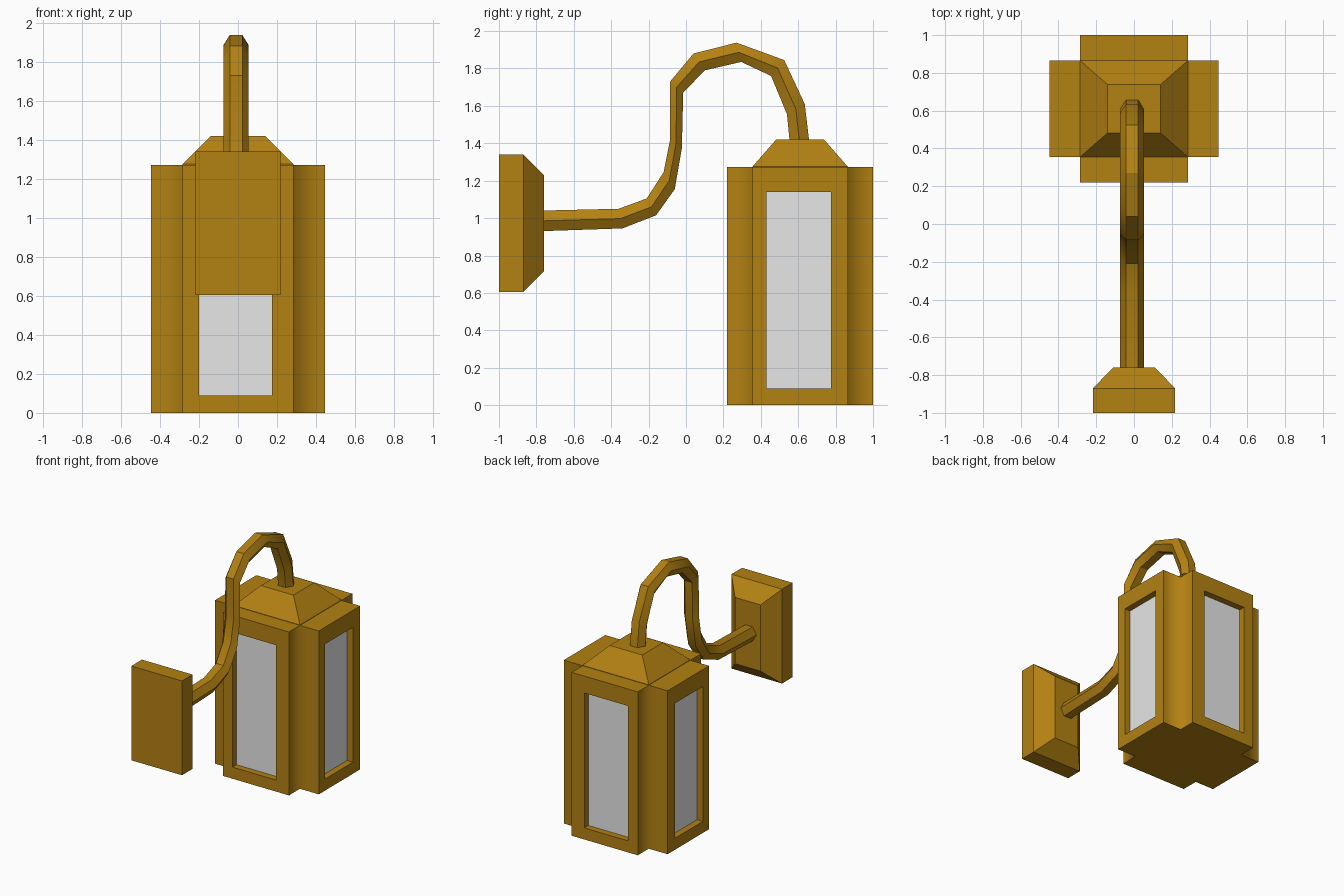
import bpy
import bmesh

if "Cube" in bpy.data.objects:
    bpy.data.objects.remove(bpy.data.objects["Cube"], do_unlink=True)


def material(name, rgb):
    m = bpy.data.materials.new(name)
    m.use_nodes = True
    m.diffuse_color = (*rgb, 1)
    m.node_tree.nodes["Principled BSDF"].inputs["Base Color"].default_value = (*rgb, 1)
    return m


brass = material("aged brass", (0.45, 0.22, 0.006))
glass = material("frosted glass", (0.8, 0.8, 0.8))


def finish(bm, name, *mats):
    mesh = bpy.data.meshes.new(name)
    bm.to_mesh(mesh)
    bm.free()
    obj = bpy.data.objects.new(name, mesh)
    for m in mats:
        mesh.materials.append(m)
    bpy.context.collection.objects.link(obj)
    return obj


def loft(bm, rings):
    """Bridge equal rings of points and cap both ends."""
    rows = [[bm.verts.new(p) for p in ring] for ring in rings]
    n = len(rows[0])
    for a, b in zip(rows, rows[1:]):
        for i in range(n):
            j = (i + 1) % n
            bm.faces.new((a[i], a[j], b[j], b[i]))
    bm.faces.new(rows[0])
    bm.faces.new(rows[-1])
    bmesh.ops.recalc_face_normals(bm, faces=bm.faces)


def rect(hx, hy):
    return [(-hx, -hy), (hx, -hy), (hx, hy), (-hx, hy)]


# Lantern body: cross-shaped prism with recessed windows
CY, IX, IY, OX, OY, TOP = 0.61, 0.285, 0.255, 0.447, 0.39, 1.272
cross = []
for sx, sy in ((1, -1), (1, 1), (-1, 1), (-1, -1)):
    corner = [(sx * IX, sy * OY), (sx * IX, sy * IY), (sx * OX, sy * IY)]
    cross += corner if sx * sy < 0 else corner[::-1]
bm = bmesh.new()
loft(bm, [[(x, CY + y, z) for x, y in cross] for z in (0, TOP)])

ends = [f for f in bm.faces if abs(f.normal.z) < 0.5
        and (abs(f.calc_center_median().x) < 0.01 or abs(f.calc_center_median().y - CY) < 0.01)]
bmesh.ops.inset_individual(bm, faces=ends, thickness=0.08)
for f in ends:
    mid = f.calc_center_median()
    for v in f.verts:
        v.co.z = 0.09 if v.co.z < mid.z else 1.14
        if abs(f.normal.y) > 0.5:
            v.co.x = -0.2 if v.co.x < mid.x else 0.175
        else:
            v.co.y = 0.43 if v.co.y < mid.y else 0.775
for pane in bmesh.ops.extrude_discrete_faces(bm, faces=ends)["faces"]:
    pane.normal_update()
    bmesh.ops.translate(bm, verts=pane.verts, vec=pane.normal * -0.05)
    pane.material_index = 1

# Only the inner corners of the cross are shaded softly
for f in bm.faces:
    f.smooth = True
for e in bm.edges:
    e.smooth = all(abs(abs(v.co.x) - IX) < 0.001 and abs(abs(v.co.y - CY) - IY) < 0.001
                   for v in e.verts) and abs(e.verts[0].co.z - e.verts[1].co.z) > 1
finish(bm, "lantern_body", brass, glass)

# Roof
bm = bmesh.new()
loft(bm, [[(x, CY + y, z) for x, y in rect(hx, hy)]
          for hx, hy, z in ((IX, IY, TOP - 0.01), (IX, IY, TOP + 0.003), (0.14, 0.128, 1.42))])
finish(bm, "lantern_roof", brass)

# Wall plate with bevelled front
bm = bmesh.new()
loft(bm, [[(x, y, 0.972 + z) for x, z in rect(hx, hz)]
          for hx, hz, y in ((0.218, 0.367, -1), (0.218, 0.367, -0.87), (0.11, 0.258, -0.76))])
finish(bm, "wall_plate", brass)

# Curved six-sided arm: outer and inner edge of the bend as (y, z)
outer = [(-0.78, 1.04), (-0.36, 1.05), (-0.21, 1.105), (-0.12, 1.245), (-0.085, 1.42), (-0.085, 1.73),
         (0.04, 1.88), (0.27, 1.938), (0.525, 1.845), (0.635, 1.61), (0.66, 1.4)]
inner = [(-0.78, 0.93), (-0.34, 0.945), (-0.16, 1.015), (-0.06, 1.155), (-0.022, 1.375), (-0.015, 1.67),
         (0.1, 1.79), (0.295, 1.835), (0.455, 1.76), (0.54, 1.555), (0.555, 1.4)]
rings = []
for o, i in zip(outer, inner):
    m = ((o[0] + i[0]) / 2, (o[1] + i[1]) / 2)
    rings.append([(-0.01 + x, *p) for x, p in
                  ((-0.032, o), (0.032, o), (0.064, m), (0.032, i), (-0.032, i), (-0.064, m))])
bm = bmesh.new()
loft(bm, rings)
arm = finish(bm, "curved_arm", brass)
bpy.ops.object.select_all(action="DESELECT")
arm.select_set(True)
bpy.context.view_layer.objects.active = arm
bpy.ops.object.shade_smooth_by_angle()
